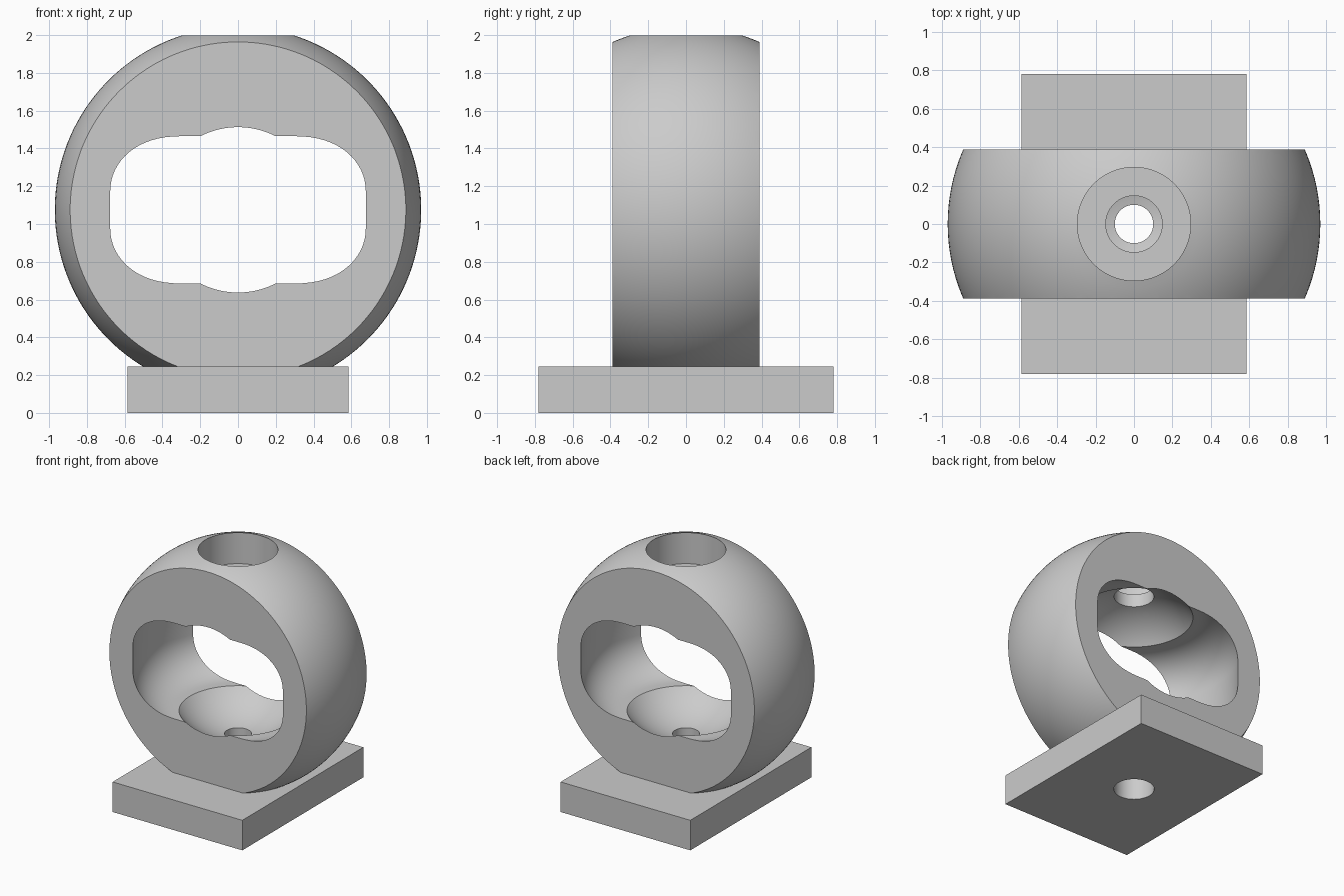
import bpy, bmesh
from math import sin, cos, pi, asin, acos, radians, sqrt

if "Cube" in bpy.data.objects:
    bpy.data.objects.remove(bpy.data.objects["Cube"], do_unlink=True)

MID = 1.075          # height of the ball centre
BALL = 0.97          # outer ball radius
DOME = 0.585         # inner ball seat radius
HALF_Y = 0.388       # half thickness of the housing
BASE_TOP = 0.245

grey = bpy.data.materials.new("plain grey")
grey.use_nodes = True
grey.diffuse_color = (0.6, 0.6, 0.6, 1)
grey.node_tree.nodes["Principled BSDF"].inputs["Base Color"].default_value = (0.6, 0.6, 0.6, 1)


def finish(name, bm):
    bmesh.ops.recalc_face_normals(bm, faces=bm.faces[:])
    mesh = bpy.data.meshes.new(name)
    bm.to_mesh(mesh)
    bm.free()
    mesh.materials.append(grey)
    obj = bpy.data.objects.new(name, mesh)
    bpy.context.collection.objects.link(obj)
    return obj


def box(name, hx, hy, z0, z1):
    bm = bmesh.new()
    bmesh.ops.create_cube(bm, size=1)
    bmesh.ops.scale(bm, vec=(2 * hx, 2 * hy, z1 - z0), verts=bm.verts)
    bmesh.ops.translate(bm, vec=(0, 0, (z0 + z1) / 2), verts=bm.verts)
    return finish(name, bm)


def lathe(name, outline, steps=128):
    """Revolve a closed (radius, height) outline around the z axis."""
    bm = bmesh.new()
    rings = [[bm.verts.new((r * cos(2 * pi * k / steps), r * sin(2 * pi * k / steps), z))
              for k in range(steps)] for r, z in outline]
    for a, b in zip(rings, rings[1:] + rings[:1]):
        for k in range(steps):
            n = (k + 1) % steps
            bm.faces.new((a[k], a[n], b[n], b[k]))
    return finish(name, bm)


def arc(cr, cz, radius, start, end, steps):
    angles = [start + (end - start) * i / steps for i in range(steps + 1)]
    return [(cr + radius * cos(a), cz + radius * sin(a)) for a in angles]


def cut(obj, tool, operation):
    mod = obj.modifiers.new("cut", "BOOLEAN")
    mod.operation = operation
    mod.solver = "EXACT"
    mod.object = tool
    bpy.context.view_layer.objects.active = obj
    bpy.ops.object.modifier_apply(modifier=mod.name)
    bpy.data.objects.remove(tool, do_unlink=True)


def shade(obj):
    bpy.ops.object.select_all(action="DESELECT")
    obj.select_set(True)
    bpy.context.view_layer.objects.active = obj
    bpy.ops.object.shade_smooth_by_angle(angle=radians(25))


# Housing outline: outer ball, lower hole, seat, rounded chamber, seat, upper hole, bore
bore, upper, lower = 0.295, 0.147, 0.1
chamber_r, chamber_h, fillet = 0.78, 0.39, 0.29
seat = asin(chamber_h / DOME)
core_r, core_h = chamber_r - fillet, chamber_h - fillet
outline = arc(0, MID, BALL, acos(bore / BALL), -acos(lower / BALL), 64)
outline += arc(0, MID, DOME, -acos(lower / DOME), -seat, 16)
outline += arc(core_r, MID - core_h, fillet, -pi / 2, 0, 16)
outline += arc(core_r, MID + core_h, fillet, 0, pi / 2, 16)
outline += arc(0, MID, DOME, seat, acos(upper / DOME), 16)
outline += [(upper, 1.746), (bore, 1.746)]

# Housing is the turned shape trimmed to a flat-sided slab
housing = lathe("ball_housing", outline)
cut(housing, box("slab", 1.2, HALF_Y, BASE_TOP, 2.2), "INTERSECT")
shade(housing)

# Base plate with a wider hole underneath
base = box("base_plate", 0.585, 0.78, 0, BASE_TOP)
drill = bmesh.new()
bmesh.ops.create_cone(drill, cap_ends=True, segments=64, radius1=0.149, radius2=0.149, depth=2)
cut(base, finish("drill", drill), "DIFFERENCE")
shade(base)
